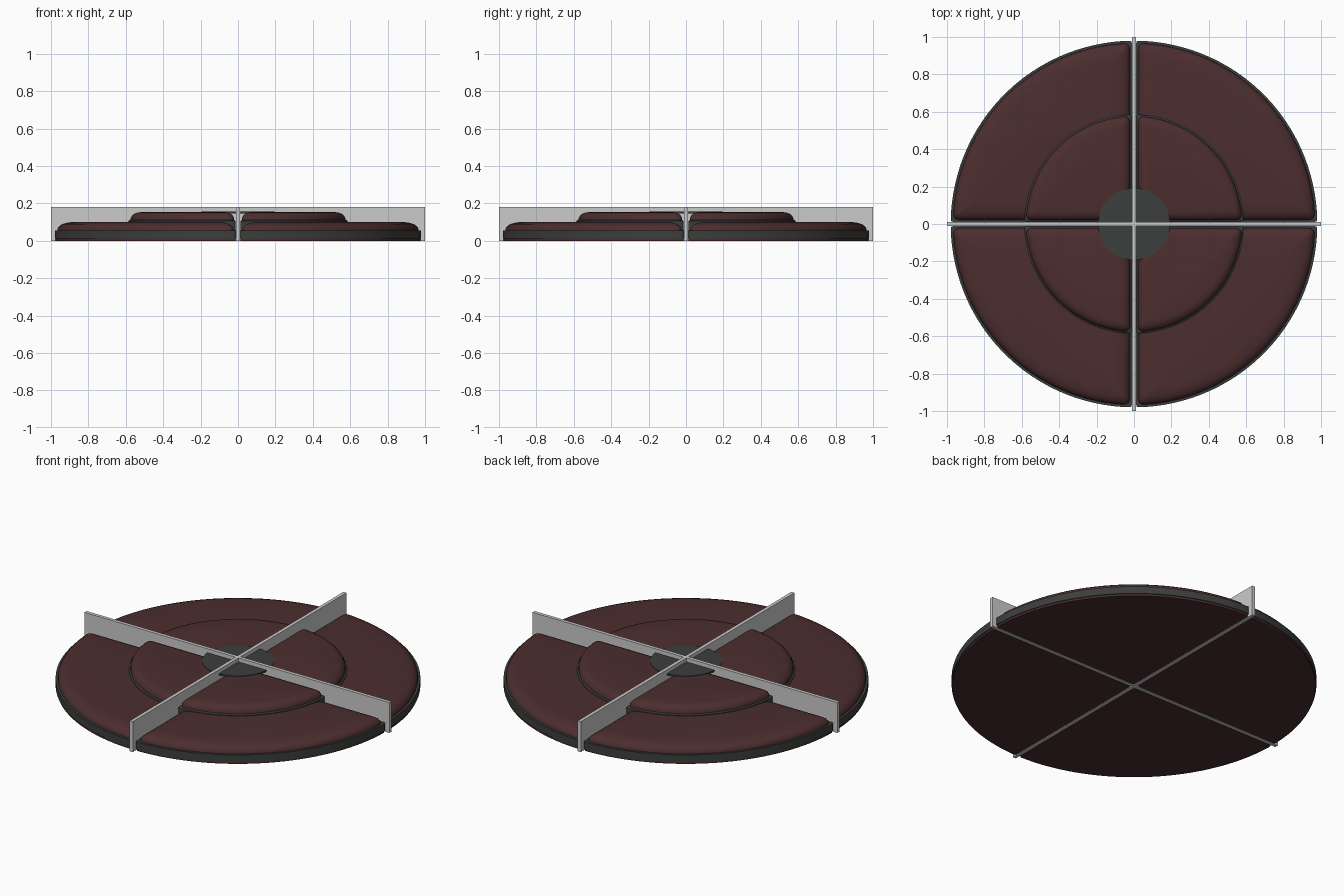
import bpy, math
from math import sin, cos, pi, sqrt, atan2

if "Cube" in bpy.data.objects:
    bpy.data.objects.remove(bpy.data.objects["Cube"])


def material(name, rgb):
    m = bpy.data.materials.new(name)
    m.diffuse_color = (*rgb, 1)
    m.use_nodes = True
    m.node_tree.nodes["Principled BSDF"].inputs["Base Color"].default_value = m.diffuse_color
    return m


MAROON = material("maroon", (0.072, 0.027, 0.028))
DARK = material("charcoal", (0.045, 0.048, 0.047))


def arc(cx, cy, r, a0, a1, n):
    return [(cx + r * cos(a0 + (a1 - a0) * i / n), cy + r * sin(a0 + (a1 - a0) * i / n))
            for i in range(n + 1)]


def sector(R, g, c):
    """Quarter-disc outline with rounded corners, set back g from both axes."""
    cx, cy = sqrt((R - c) ** 2 - (g + c) ** 2), g + c
    a = atan2(cy, cx)
    pts = arc(g + c, g + c, c, pi, 1.5 * pi, 4)
    pts += arc(cx, cy, c, -pi / 2, a, 5)
    pts += arc(0, 0, R, a, pi / 2 - a, 40)[1:-1]
    pts += arc(cy, cx, c, pi / 2 - a, pi, 5)
    return pts


def finish(smooth_angle=40):
    bpy.ops.object.shade_smooth_by_angle(angle=math.radians(smooth_angle))


def quarters(name, R, g, c, profile, mat):
    """Loft the sector through (inset, z) rings, repeated in four quadrants."""
    verts, faces = [], []
    for d, z in profile:
        verts += [(x, y, z) for x, y in sector(R - d, g + d, max(c - d * 0.5, 0.006))]
    n = len(verts) // len(profile)
    for k in range(len(profile) - 1):
        for i in range(n):
            j = (i + 1) % n
            faces.append((k * n + i, k * n + j, (k + 1) * n + j, (k + 1) * n + i))
    faces.append(tuple(reversed(range(n))))
    faces.append(tuple(range((len(profile) - 1) * n, len(profile) * n)))
    me = bpy.data.meshes.new(name)
    me.from_pydata(verts, [], faces)
    me.materials.append(mat)
    for q in range(4):
        ob = bpy.data.objects.new(f"{name}_{q + 1}", me)
        ob.rotation_euler.z = q * pi / 2
        bpy.context.collection.objects.link(ob)
        if q == 0:
            bpy.context.view_layer.objects.active = ob
            ob.select_set(True)
            finish()
            me = ob.data
            ob.select_set(False)


# Seat base, its dark surround, and the wide lower cushions
quarters("seat_base", 0.975, 0.014, 0.012, [(0, 0), (0, 0.012)], MAROON)
quarters("base_band", 0.98, 0.012, 0.012, [(0, 0.012), (0, 0.055)], DARK)
quarters("outer_cushion", 0.967, 0.022, 0.03,
         [(0, 0.054), (0.002, 0.067), (0.01, 0.079), (0.024, 0.089),
          (0.045, 0.096), (0.07, 0.1), (0.1, 0.102)], MAROON)

# Piping and raised inner cushions
quarters("inner_piping", 0.585, 0.014, 0.012, [(0, 0.056), (0, 0.106), (0.006, 0.111)], DARK)
quarters("inner_cushion", 0.577, 0.02, 0.03,
         [(0, 0.108), (0.001, 0.122), (0.007, 0.134), (0.018, 0.144),
          (0.034, 0.151), (0.055, 0.154)], MAROON)

# Central hub disc
bpy.ops.mesh.primitive_cylinder_add(vertices=64, radius=0.193, depth=0.157, location=(0, 0, 0.0795))
hub = bpy.context.object
hub.name = "hub_disc"
hub.scale.z = 0.01 / 0.157
hub.location.z = 0.152
hub.data.materials.append(DARK)
finish()

# Crossed divider panels
for name, size in (("divider_x", (2, 0.02, 0.18)), ("divider_y", (0.02, 2, 0.18))):
    bpy.ops.mesh.primitive_cube_add(size=1, location=(0, 0, 0.09))
    bpy.context.object.name = name
    bpy.context.object.scale = size
